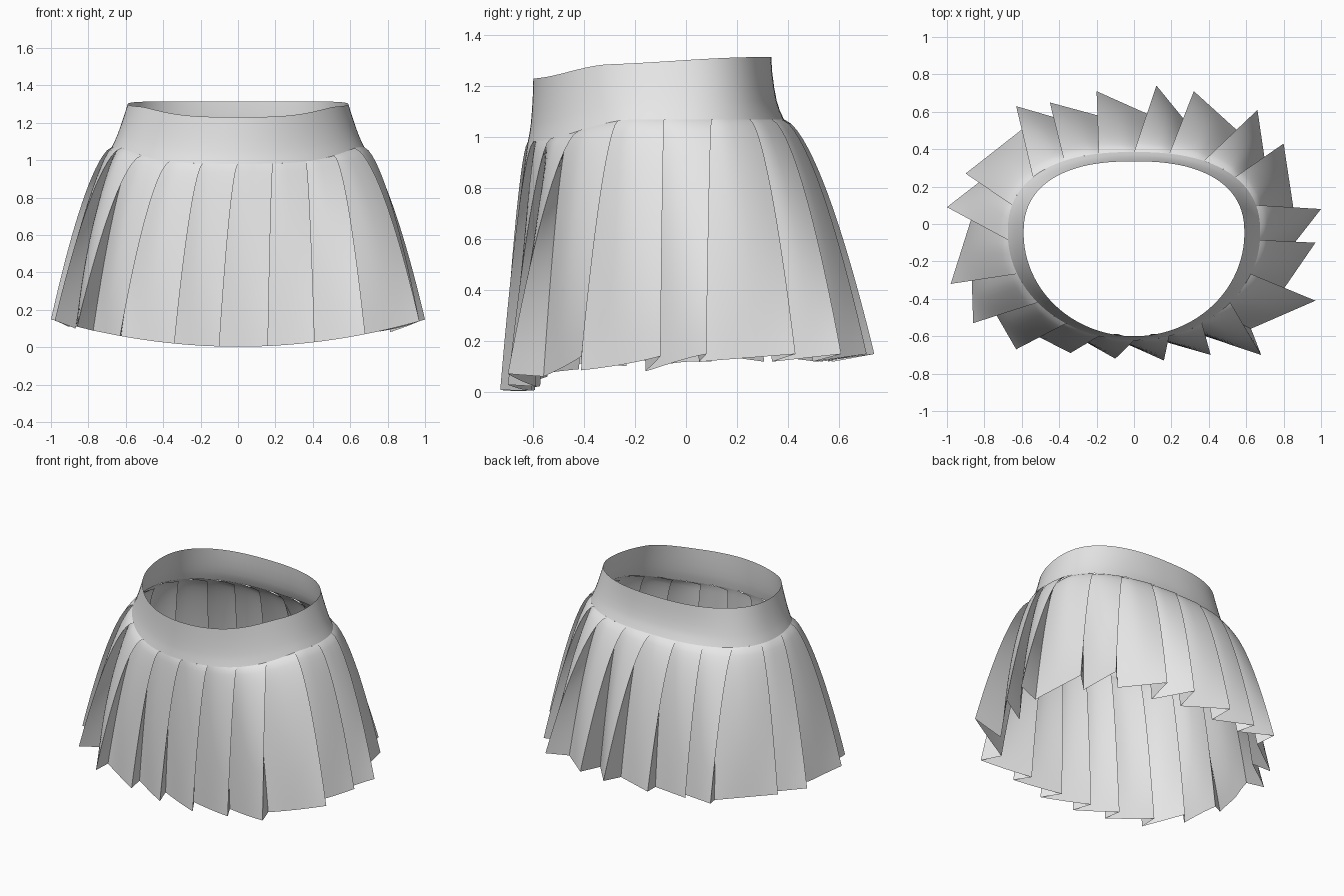
import bpy, math

if "Cube" in bpy.data.objects:
    bpy.data.objects.remove(bpy.data.objects["Cube"])

fabric = bpy.data.materials.new("light grey fabric")
fabric.diffuse_color = (0.8, 0.8, 0.8, 1)
fabric.use_nodes = True
fabric.node_tree.nodes["Principled BSDF"].inputs["Base Color"].default_value = fabric.diffuse_color

CY = -0.05   # y of the widest point of the body


def smooth(a, b, v):
    t = max(0.0, min(1.0, (v - a) / (b - a)))
    return t * t * (3 - 2 * t)


def lerp(a, b, t):
    return tuple(p + (q - p) * t for p, q in zip(a, b))


def body_loop(rx, front, back, n=400):
    """Egg-shaped body outline, counter-clockwise from the front centre."""
    pts = []
    for k in range(n):
        a = -math.pi / 2 + 2 * math.pi * k / n
        c, s = math.cos(a), math.sin(a)
        e = 2 / 2.0 if s < 0 else 2 / 2.4
        depth = front if s < 0 else back
        pts.append((math.copysign(abs(c) ** e, c) * rx,
                    CY + math.copysign(abs(s) ** e, s) * depth))
    return pts


def at_arc(loop, u):
    """Point at fraction u of the loop's length."""
    n = len(loop)
    seg = [math.dist(loop[k], loop[(k + 1) % n]) for k in range(n)]
    d = (u % 1.0) * sum(seg)
    for k in range(n):
        if d <= seg[k]:
            return lerp(loop[k], loop[(k + 1) % n], d / seg[k])
        d -= seg[k]
    return loop[0]


def sheet(name, rows, angle):
    """Closed ring of quads through rows of points, top row first."""
    n = len(rows[0])
    faces = [(r * n + j, (r + 1) * n + j, (r + 1) * n + (j + 1) % n, r * n + (j + 1) % n)
             for r in range(len(rows) - 1) for j in range(n)]
    me = bpy.data.meshes.new(name)
    me.from_pydata([p for row in rows for p in row], [], faces)
    me.materials.append(fabric)
    ob = bpy.data.objects.new(name, me)
    bpy.context.collection.objects.link(ob)
    bpy.ops.object.select_all(action='DESELECT')
    ob.select_set(True)
    bpy.context.view_layer.objects.active = ob
    bpy.ops.object.shade_smooth_by_angle(angle=math.radians(angle))
    return ob


def hip_z(y):
    return 0.98 + 0.09 * smooth(-0.64, -0.2, y)


def hem_z(x, y):
    return 0.003 + 0.145 * max(min(1.0, x * x), smooth(-0.55, 0.1, y))


hip = body_loop(0.675, 0.572, 0.435)
waist = body_loop(0.59, 0.55, 0.385)

# Waistband: fitted at the top, flaring out to meet the pleats, straighter at the sides
M = 120
rows = []
for v, f in ((0, 0), (0.25, 0.08), (0.5, 0.24), (0.7, 0.43), (0.85, 0.66), (1, 1)):
    row = []
    for j in range(M):
        w, h = at_arc(waist, j / M), at_arc(hip, j / M)
        side = smooth(0.2, 0.55, abs(w[0]))
        x, y = lerp(w, h, f + (v - f) * 0.75 * side)
        top = 1.23 + 0.055 * smooth(-0.62, -0.3, w[1]) + 0.03 * smooth(-0.4, 0.3, w[1])
        row.append((x, y, top + (hip_z(h[1]) - top) * v))
    rows.append(row)
sheet("waistband", rows, 60)

# Hem outline: (tip x, tip y, inner fold x, inner fold y) for each knife pleat
PLEATS = [
    (1.00, 0.08, 0.85, 0.11), (0.80, 0.43, 0.67, 0.39), (0.66, 0.61, 0.51, 0.54),
    (0.32, 0.71, 0.24, 0.55), (0.12, 0.74, 0.04, 0.58), (-0.20, 0.71, -0.22, 0.55),
    (-0.45, 0.65, -0.43, 0.52), (-0.63, 0.63, -0.62, 0.47), (-0.90, 0.27, -0.74, 0.25),
    (-1.00, 0.09, -0.85, 0.04), (-0.98, -0.32, -0.85, -0.29), (-0.86, -0.53, -0.75, -0.46),
    (-0.63, -0.67, -0.60, -0.57), (-0.34, -0.69, -0.33, -0.59), (-0.10, -0.72, -0.11, -0.60),
    (0.16, -0.73, 0.12, -0.60), (0.41, -0.70, 0.38, -0.57), (0.68, -0.70, 0.65, -0.53),
    (0.97, -0.41, 0.78, -0.36), (0.97, -0.10, 0.82, -0.10)]
N = len(PLEATS)
UNDER, PANEL, RETURN = 0.5, 10, 4    # underlap in pleats, panel and return segments
DEPTH = 0.03                         # how far the fold sits behind the hip line


def hip_point(s, inset):
    x, y = at_arc(hip, (s - 14) / N)
    k = 1 - inset / math.hypot(x, y - CY)
    return (x * k, CY + (y - CY) * k)


# Columns as (hip point, hem point, sag, inwardness): return fold, then outer panel
cols = []
for i, (tx, ty, vx, vy) in enumerate(PLEATS):
    nxt = PLEATS[(i + 1) % N][:2]
    d = math.hypot(vx, vy)
    tuck = 0.035 + 0.025 * smooth(-0.6, -0.3, vy)    # inner fold slides behind its pleat
    vx, vy = vx + tuck * vy / d, vy - tuck * vx / d
    for k in range(RETURN):
        u = k / RETURN
        cols.append((hip_point(i - UNDER * u, DEPTH * u), lerp((tx, ty), (vx, vy), u), 0, u))
    for k in range(PANEL):
        u = k / PANEL
        s = i - UNDER + (1 + UNDER) * u
        inset = DEPTH * max(0.0, min(1.0, (i + 0.2 - s) / (UNDER + 0.2)))
        cols.append((hip_point(s, inset), lerp((vx, vy), nxt, u), math.sin(math.pi * u), 1 - u))

# Pleated skirt: columns fan outwards quickly below the hip, then hang
R = 18
rows = []
for r in range(R + 1):
    t = (r / R) ** 1.4
    f = t ** 0.63
    row = []
    for h, b, sag, inward in cols:
        x, y = lerp(h, b, f)
        k = 1 + 0.02 * sag * math.sin(math.pi * t)       # soft belly in each panel
        z0 = hip_z(h[1])
        z1 = hem_z(*b) - 0.03 * inward * smooth(-0.5, 0.1, b[1])
        row.append((x * k, CY + (y - CY) * k, z0 + (z1 - z0) * t))
    rows.append(row)
sheet("pleated_skirt", rows, 40)
